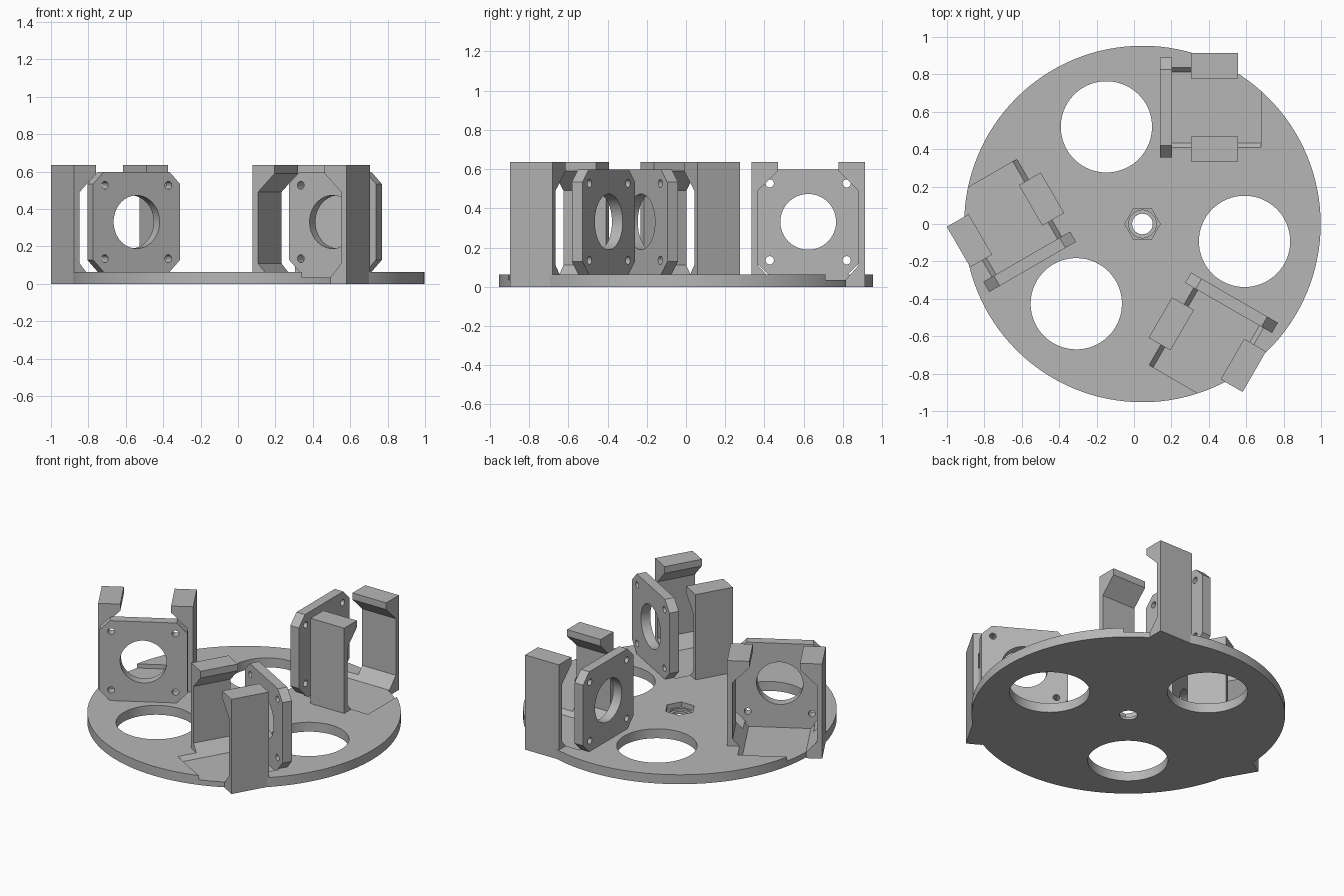
import bpy, bmesh, math
from mathutils import Matrix, Vector

cube = bpy.data.objects.get("Cube")
if cube:
    bpy.data.objects.remove(cube, do_unlink=True)

grey = bpy.data.materials.new("light grey plastic")
grey.use_nodes = True
COLOUR = (0.47, 0.47, 0.47, 1)
grey.diffuse_color = COLOUR
grey.node_tree.nodes["Principled BSDF"].inputs["Base Color"].default_value = COLOUR

DISK_T = 0.063                      # base thickness
MID_Y, MID_Z = 0.623, 0.331         # axis of each motor mount
CENTRE = Matrix.Translation((0.045, 0, 0))
TURNS = [CENTRE @ Matrix.Rotation(math.radians(a), 4, "Z") for a in (0, 120, 240)]


def finish(name, bm, matrix):
    bmesh.ops.recalc_face_normals(bm, faces=bm.faces)
    mesh = bpy.data.meshes.new(name)
    bm.to_mesh(mesh)
    bm.free()
    mesh.materials.append(grey)
    obj = bpy.data.objects.new(name, mesh)
    bpy.context.collection.objects.link(obj)
    obj.matrix_world = matrix
    return obj


def prism(name, profile, x0, x1, matrix):
    """Extrude a (y, z) profile along x."""
    bm = bmesh.new()
    face = bm.faces.new([bm.verts.new((x0, y, z)) for y, z in profile])
    out = bmesh.ops.extrude_face_region(bm, geom=[face])["geom"]
    verts = [v for v in out if isinstance(v, bmesh.types.BMVert)]
    bmesh.ops.translate(bm, verts=verts, vec=(x1 - x0, 0, 0))
    return finish(name, bm, matrix)


def cylinder(name, radius, z0, z1, matrix, sides=64):
    bm = bmesh.new()
    bmesh.ops.create_cone(bm, cap_ends=True, segments=sides, radius1=radius,
                          radius2=radius, depth=z1 - z0,
                          matrix=Matrix.Translation((0, 0, (z0 + z1) / 2)))
    return finish(name, bm, matrix)


def cut(obj, cutters):
    """Subtract the cutters, bake the result and drop the cutters."""
    for c in cutters:
        c.hide_render = True
        mod = obj.modifiers.new("cut", "BOOLEAN")
        mod.operation, mod.solver, mod.object = "DIFFERENCE", "EXACT", c
    bpy.context.view_layer.update()
    graph = bpy.context.evaluated_depsgraph_get()
    baked = bpy.data.meshes.new_from_object(obj.evaluated_get(graph))
    obj.modifiers.clear()
    obj.data = baked
    for c in cutters:
        bpy.data.objects.remove(c, do_unlink=True)


def octagon(half, chamfer):
    h, k = half, half - chamfer
    ring = [(h, -k), (h, k), (k, h), (-k, h), (-h, k), (-h, -k), (-k, -h), (k, -h)]
    return [(MID_Y + y, MID_Z + z) for y, z in ring]


# Clip arm section: foot, thin wall and hooked lip, as offsets from the mount axis
ARM = [(0.29, 0), (0.29, 0.635), (0.155, 0.635), (0.155, 0.59),
       (0.257, 0.49), (0.257, 0.11), (0.19, 0.035), (0.19, 0)]
# Shallow motor pocket sunk into the base
POCKET = [(-0.19, 0.035), (0.19, 0.035), (0.257, 0.11), (-0.257, 0.11)]

parts = []

# Base disk with nut trap, three large openings and three pockets
base = cylinder("base_disk", 0.953, 0, DISK_T, CENTRE, 128)
cutters = [cylinder("nut_trap", 0.095, 0.03, 0.1, CENTRE @ Matrix.Rotation(math.pi / 2, 4, "Z"), 6),
           cylinder("nut_seat", 0.074, 0.018, 0.1, CENTRE),
           cylinder("centre_bore", 0.055, -0.1, 0.1, CENTRE)]
for turn in TURNS:
    cutters.append(cylinder("opening", 0.244, -0.1, 0.1,
                            turn @ Matrix.Translation((0.546, -0.093, 0))))
    cutters.append(prism("pocket", [(MID_Y + y, z) for y, z in POCKET], 0.158, 0.635, turn))
cut(base, cutters)
parts.append(base)

# Three motor mounts around the disk
for i, turn in enumerate(TURNS, 1):
    # Face plate with shaft opening and four screw holes
    plate = prism(f"motor_plate_{i}", octagon(0.268, 0.065), 0.095, 0.158, turn)
    axis = turn @ Matrix.Translation((0, MID_Y, MID_Z)) @ Matrix.Rotation(math.pi / 2, 4, "Y")
    drills = [cylinder("shaft_hole", 0.142, 0, 0.3, axis)]
    for sy in (-1, 1):
        for sz in (-1, 1):
            offset = Matrix.Translation((sz * 0.196, sy * 0.196, 0))
            drills.append(cylinder("screw_hole", 0.021, 0, 0.3, axis @ offset, 24))
    cut(plate, drills)
    parts.append(plate)
    # Inner and outer clip arms
    for side, label in ((-1, "inner"), (1, "outer")):
        profile = [(MID_Y + side * y, z) for y, z in ARM]
        parts.append(prism(f"{label}_clip_arm_{i}", profile, 0.26, 0.51, turn))

# Smooth round walls, keep the edges crisp
bpy.ops.object.select_all(action="DESELECT")
for obj in parts:
    obj.select_set(True)
bpy.context.view_layer.objects.active = base
bpy.ops.object.shade_smooth_by_angle(angle=math.radians(25))
